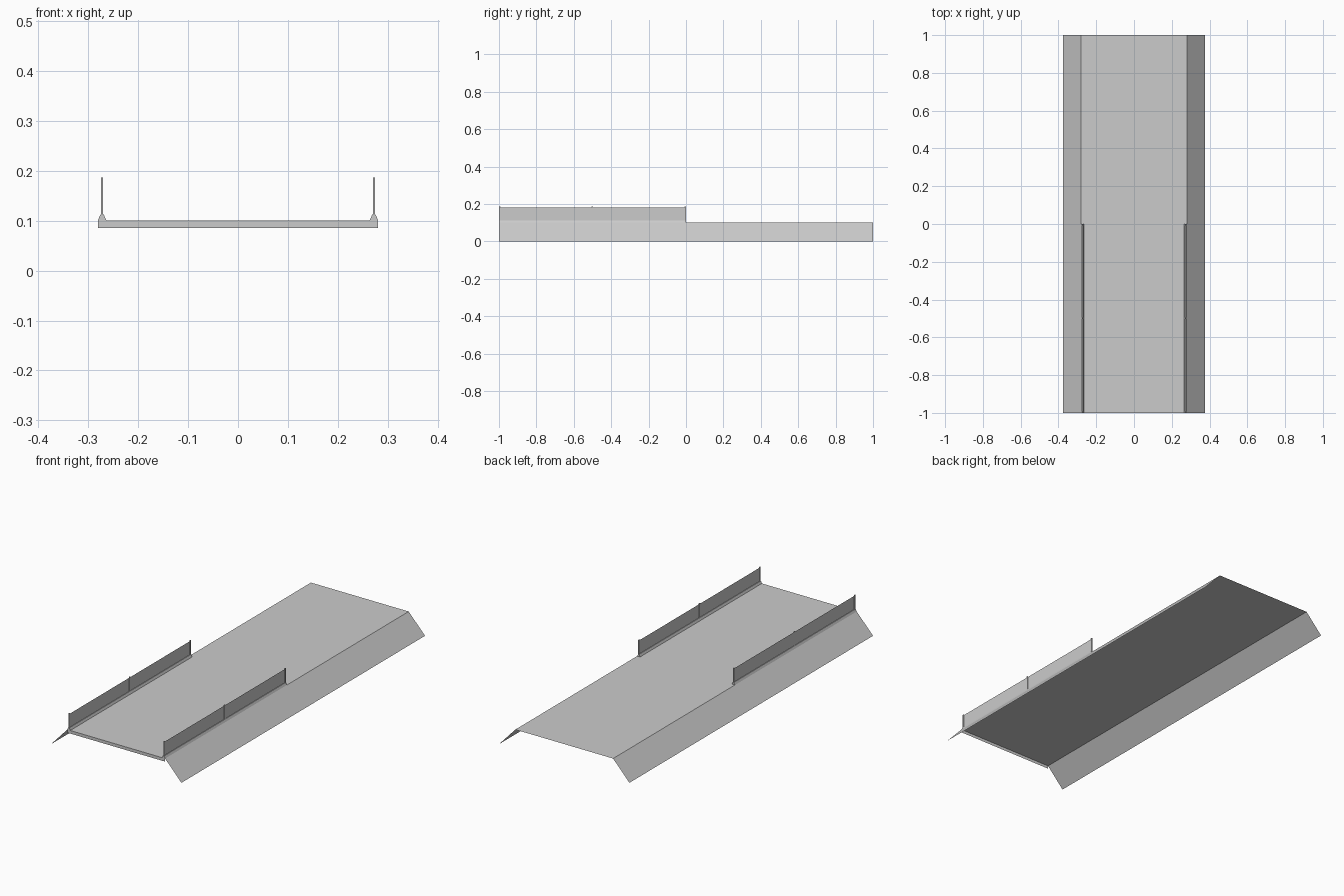
import bpy

if "Cube" in bpy.data.objects:
    bpy.data.objects.remove(bpy.data.objects["Cube"])

DECK_X, DECK_Z = 0.281, 0.101
RAIL_X = 0.2725


def make(name, verts, faces):
    mesh = bpy.data.meshes.new(name)
    mesh.from_pydata(verts, [], faces)
    mesh.update()
    ob = bpy.data.objects.new(name, mesh)
    bpy.context.collection.objects.link(ob)
    return ob


def sheet(name, a, b, y0, y1):
    """Flat strip between two (x, z) points, swept along y."""
    return make(name, [(a[0], y0, a[1]), (b[0], y0, b[1]),
                       (b[0], y1, b[1]), (a[0], y1, a[1])], [(0, 1, 2, 3)])


def prism(name, profile, y0, y1):
    """Closed (x, z) profile swept along y, with end caps."""
    n = len(profile)
    verts = [(x, y, z) for y in (y0, y1) for x, z in profile]
    faces = [(i, i + n, (i + 1) % n + n, (i + 1) % n) for i in range(n)]
    faces += [tuple(range(n)), tuple(reversed(range(n, 2 * n)))]
    return make(name, verts, faces)


# Road deck, open underneath
sheet("road_deck", (-DECK_X, DECK_Z), (DECK_X, DECK_Z), -1, 1)

# Short lip hanging below the front edge
make("front_lip", [(-DECK_X, -1, 0.085), (DECK_X, -1, 0.085),
                   (DECK_X, -1, DECK_Z), (-DECK_X, -1, DECK_Z)], [(0, 1, 2, 3)])

for side, s in (("left", -1), ("right", 1)):
    # Sloping embankment, wound so that it faces outward
    top, foot = (s * DECK_X, DECK_Z), (s * 0.375, 0)
    a, b = (top, foot) if s > 0 else (foot, top)
    sheet(side + "_embankment", a, b, -1, 1)

    # Bevelled curb along the front half
    curb = [(s * RAIL_X + dx, z) for dx, z in
            ((-0.0085, DECK_Z), (0.0085, DECK_Z), (0.003, 0.113), (-0.003, 0.113))]
    prism(side + "_curb", curb, -1, 0)

    # Thin barrier panel standing on the curb
    sheet(side + "_barrier_panel", (s * RAIL_X, 0.112), (s * RAIL_X, 0.183), -1, 0)

    # Slim posts, slightly taller than the panel
    for i, y in enumerate((-0.996, -0.5, -0.004)):
        x0, x1 = s * RAIL_X - 0.002, s * RAIL_X + 0.002
        prism(f"{side}_post_{i + 1}",
              [(x0, 0.112), (x1, 0.112), (x1, 0.187), (x0, 0.187)],
              y - 0.004, y + 0.004)
